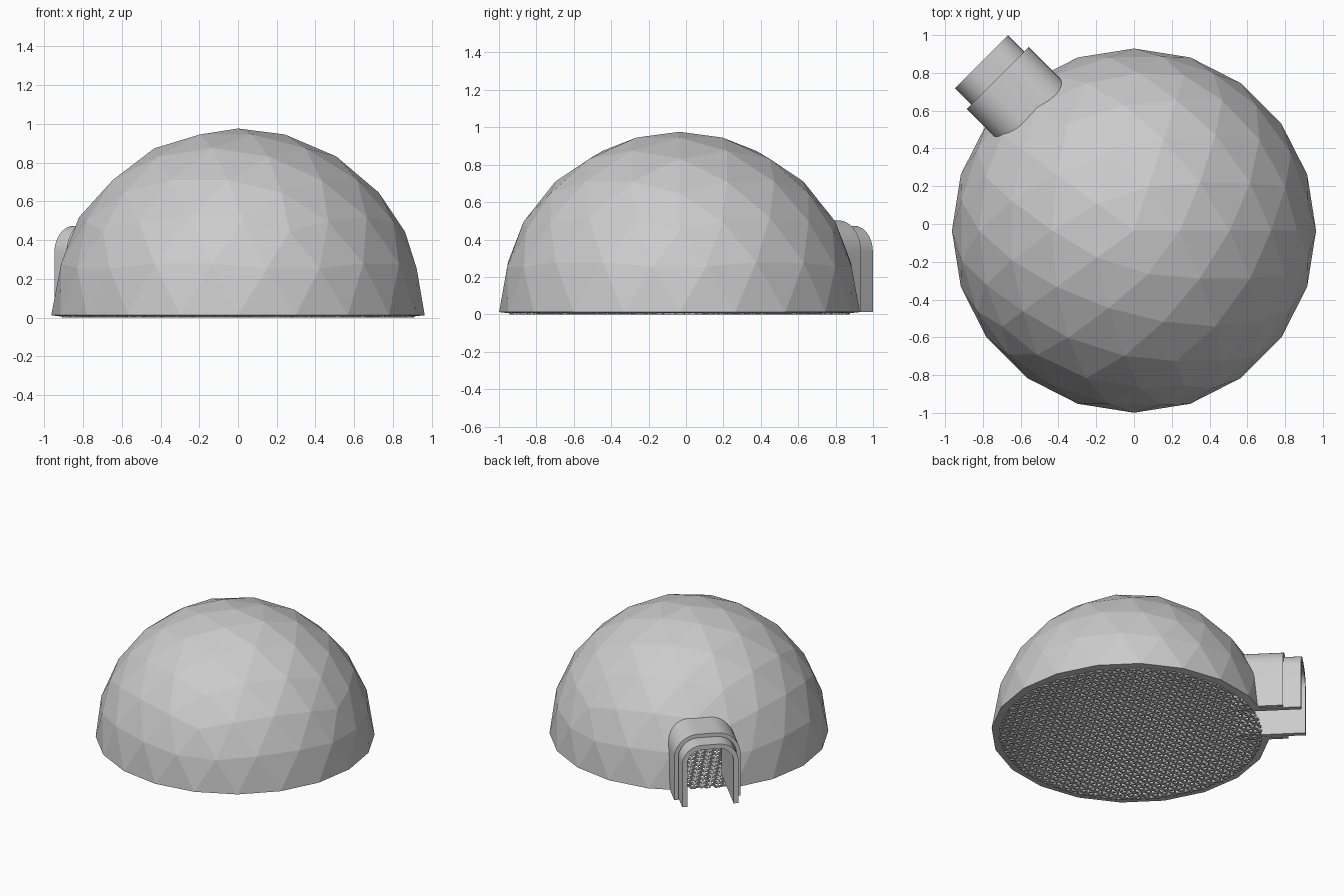
import bpy, bmesh, math
from mathutils import Vector

if "Cube" in bpy.data.objects:
    bpy.data.objects.remove(bpy.data.objects["Cube"])

CY, R, BASE = -0.035, 0.964, 0.012          # dome centre, radius, base height
AX = Vector((-1, 1, 0)).normalized()        # tunnel direction
SIDE = Vector((1, 1, 0)).normalized()
OFFSET = 0.036                              # sideways shift of the tunnel axis


def make_object(name, bm):
    me = bpy.data.meshes.new(name)
    bmesh.ops.recalc_face_normals(bm, faces=bm.faces)
    bm.to_mesh(me)
    bm.free()
    ob = bpy.data.objects.new(name, me)
    bpy.context.collection.objects.link(ob)
    return ob


def arch(w, h, r, base=BASE, n=10):
    """Open doorway outline: straight legs and a rounded top."""
    right = [(w, base)]
    for i in range(n + 1):
        a = math.pi / 2 * i / n
        right.append((w - r + r * math.cos(a), h - r + r * math.sin(a)))
    return right + [(-s, z) for s, z in reversed(right)]


def extrude_profile(name, pts, t0, t1):
    bm = bmesh.new()
    vs = [bm.verts.new(AX * t0 + SIDE * (s + OFFSET) + Vector((0, 0, z))) for s, z in pts]
    face = bm.faces.new(vs)
    res = bmesh.ops.extrude_face_region(bm, geom=[face], use_keep_orig=True)
    bmesh.ops.translate(bm, vec=AX * (t1 - t0),
                        verts=[g for g in res['geom'] if isinstance(g, bmesh.types.BMVert)])
    return make_object(name, bm)


def tunnel(name, w, h, r, thick, t0, t1):
    pts = arch(w, h, r) + arch(w - thick, h - thick, r - thick)[::-1]
    ob = extrude_profile(name, pts, t0, t1)
    bpy.context.view_layer.objects.active = ob
    ob.select_set(True)
    bpy.ops.object.shade_smooth_by_angle(angle=math.radians(30))
    ob.select_set(False)
    return ob


# faceted dome shell: upper half of an icosphere, thickened inwards
bm = bmesh.new()
bmesh.ops.create_icosphere(bm, subdivisions=3, radius=R)
bmesh.ops.delete(bm, geom=[v for v in bm.verts if v.co.z < -0.01], context='VERTS')
bmesh.ops.translate(bm, vec=(0, CY, BASE), verts=bm.verts)
dome = make_object("dome_shell", bm)
solid = dome.modifiers.new("thickness", 'SOLIDIFY')
solid.thickness = 0.055
solid.offset = -1

# doorway opening cut through the shell
cutter = extrude_profile("doorway_cutter", arch(0.2, 0.474, 0.14, base=-0.1), 0.6, 1.3)
cutter.hide_render = True
cutter.hide_set(True)
cutter.display_type = 'WIRE'
cut = dome.modifiers.new("doorway", 'BOOLEAN')
cut.operation = 'DIFFERENCE'
cut.solver = 'EXACT'
cut.object = cutter

# two nested entrance tunnels
tunnel("outer_tunnel", 0.2325, 0.502, 0.17, 0.028, 0.75, 1.056)
tunnel("inner_tunnel", 0.198, 0.473, 0.14, 0.035, 0.69, 1.179)

# floor lattice: three families of parallel bars trimmed to a circle
FR, STEP, BAR, H = 0.905, 0.055, 0.012, 0.01
bm = bmesh.new()
for ang in (0, 60, 120):
    d = Vector((math.cos(math.radians(ang)), math.sin(math.radians(ang)), 0))
    n = Vector((-d.y, d.x, 0))
    k = int(FR / STEP)
    for i in range(-k, k + 1):
        half = math.sqrt(max(FR ** 2 - (i * STEP) ** 2, 0))
        c = n * (i * STEP) + Vector((0, CY, 0))
        quad = [bm.verts.new(c + d * (a * half) + n * (b * BAR / 2))
                for a, b in ((-1, -1), (1, -1), (1, 1), (-1, 1))]
        f = bm.faces.new(quad)
        res = bmesh.ops.extrude_face_region(bm, geom=[f], use_keep_orig=True)
        bmesh.ops.translate(bm, vec=(0, 0, H),
                            verts=[g for g in res['geom'] if isinstance(g, bmesh.types.BMVert)])
make_object("floor_lattice", bm)
